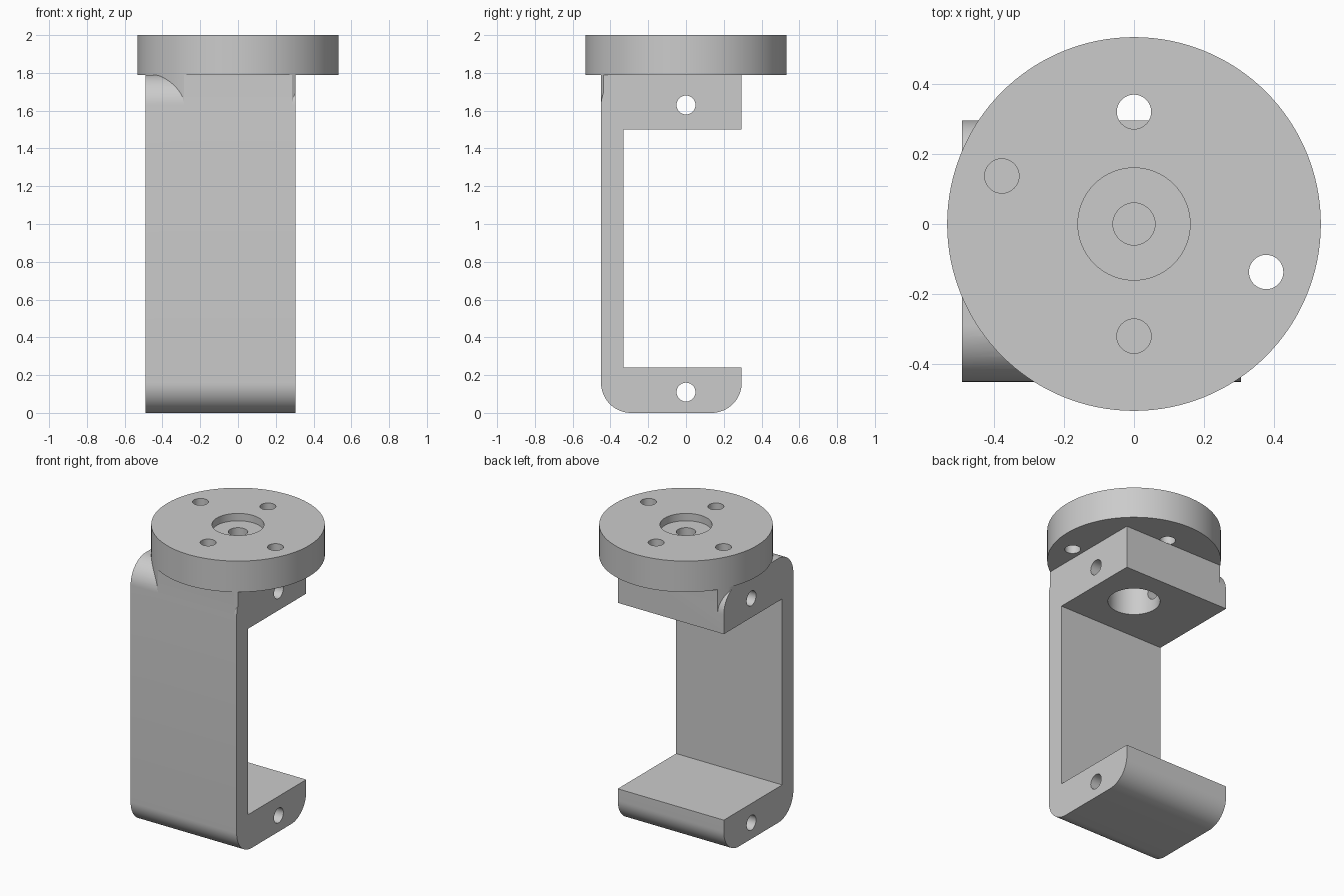
import bpy, bmesh, math
from mathutils import Matrix

cube = bpy.data.objects.get("Cube")
if cube:
    bpy.data.objects.remove(cube, do_unlink=True)

LEFT, RIGHT = -0.49, 0.305       # frame extent in x
FRONT, BACK = -0.45, 0.295       # frame extent in y
TOP, DISC_R, ROUND = 1.79, 0.533, 0.16

grey = bpy.data.materials.new("plain grey")
grey.use_nodes = True
grey.diffuse_color = (0.6, 0.6, 0.6, 1)
grey.node_tree.nodes["Principled BSDF"].inputs["Base Color"].default_value = (0.6, 0.6, 0.6, 1)


def finish(bm, name):
    bmesh.ops.recalc_face_normals(bm, faces=bm.faces)
    mesh = bpy.data.meshes.new(name)
    bm.to_mesh(mesh)
    bm.free()
    mesh.materials.append(grey)
    obj = bpy.data.objects.new(name, mesh)
    bpy.context.collection.objects.link(obj)
    return obj


def cylinder(name, r, x, y, z0, z1, segments=48):
    bm = bmesh.new()
    bmesh.ops.create_cone(bm, cap_ends=True, segments=segments, radius1=r, radius2=r,
                          depth=z1 - z0, matrix=Matrix.Translation((x, y, (z0 + z1) / 2)))
    return finish(bm, name)


def cross_cylinder(name, r, z):
    bm = bmesh.new()
    bmesh.ops.create_cone(bm, cap_ends=True, segments=40, radius1=r, radius2=r, depth=2,
                          matrix=Matrix.Translation((0, 0, z)) @ Matrix.Rotation(math.pi / 2, 4, 'Y'))
    return finish(bm, name)


def prism(name, profile, x0, x1):
    """Extrude a y-z profile along x."""
    bm = bmesh.new()
    face = bm.faces.new([bm.verts.new((x0, y, z)) for y, z in profile])
    ext = bmesh.ops.extrude_face_region(bm, geom=[face])
    verts = [v for v in ext["geom"] if isinstance(v, bmesh.types.BMVert)]
    bmesh.ops.translate(bm, verts=verts, vec=(x1 - x0, 0, 0))
    return finish(bm, name)


def arc(cy, cz, a0, a1, steps=16):
    return [(cy + ROUND * math.cos(math.radians(a0 + (a1 - a0) * i / steps)),
             cz + ROUND * math.sin(math.radians(a0 + (a1 - a0) * i / steps)))
            for i in range(steps + 1)]


def cut(target, *cutters):
    for cutter in cutters:
        mod = target.modifiers.new("cut", 'BOOLEAN')
        mod.operation, mod.solver, mod.object = 'DIFFERENCE', 'EXACT', cutter
        bpy.ops.object.select_all(action='DESELECT')
        bpy.context.view_layer.objects.active = target
        target.select_set(True)
        bpy.ops.object.modifier_apply(modifier=mod.name)
        bpy.data.objects.remove(cutter, do_unlink=True)


# C-shaped frame with rounded lower corners
profile = [(FRONT, TOP)] + arc(FRONT + ROUND, ROUND, 180, 270)
profile += arc(BACK - ROUND, ROUND, 270, 360)
profile += [(BACK, 0.24), (-0.33, 0.24), (-0.33, 1.5), (BACK, 1.5), (BACK, TOP)]
frame = prism("frame", profile, LEFT, RIGHT)

# Upper corners are rounded only where they stand outside the disc
for edge, side, a0 in ((FRONT, -1, 180), (BACK, 1, 0)):
    inner = edge - side * ROUND
    corner = arc(inner, TOP - ROUND, a0, 90)
    corner += [(inner, TOP + 0.1), (edge + side * 0.1, TOP + 0.1),
               (edge + side * 0.1, TOP - ROUND)]
    cutter = prism("corner_cutter", corner, LEFT - 0.1, RIGHT + 0.1)
    cut(cutter, cylinder("disc_keepout", DISC_R, 0, 0, 1.4, 2.2, 128))
    cut(frame, cutter)

# Bearing bore in the upper arm, and pin holes through both arms
cut(frame, cylinder("bore_cutter", 0.16, 0, 0, 1.4, 1.9, 64),
    cross_cylinder("upper_pin_cutter", 0.05, 1.63),
    cross_cylinder("lower_pin_cutter", 0.05, 0.11))

# Mounting disc with shallow recess, centre hole and four bolt holes
disc = cylinder("mounting_disc", DISC_R, 0, 0, TOP, 2.0, 128)
cut(disc, cylinder("recess_cutter", 0.16, 0, 0, 1.95, 2.1, 64),
    cylinder("centre_cutter", 0.06, 0, 0, 1.7, 2.1))
for x, y in ((0, 0.32), (0, -0.32), (-0.377, 0.137), (0.377, -0.137)):
    cut(disc, cylinder("bolt_cutter", 0.049, x, y, 1.7, 2.1, 40))

for obj in (frame, disc):
    bpy.ops.object.select_all(action='DESELECT')
    bpy.context.view_layer.objects.active = obj
    obj.select_set(True)
    bpy.ops.object.shade_smooth_by_angle(angle=math.radians(30))
